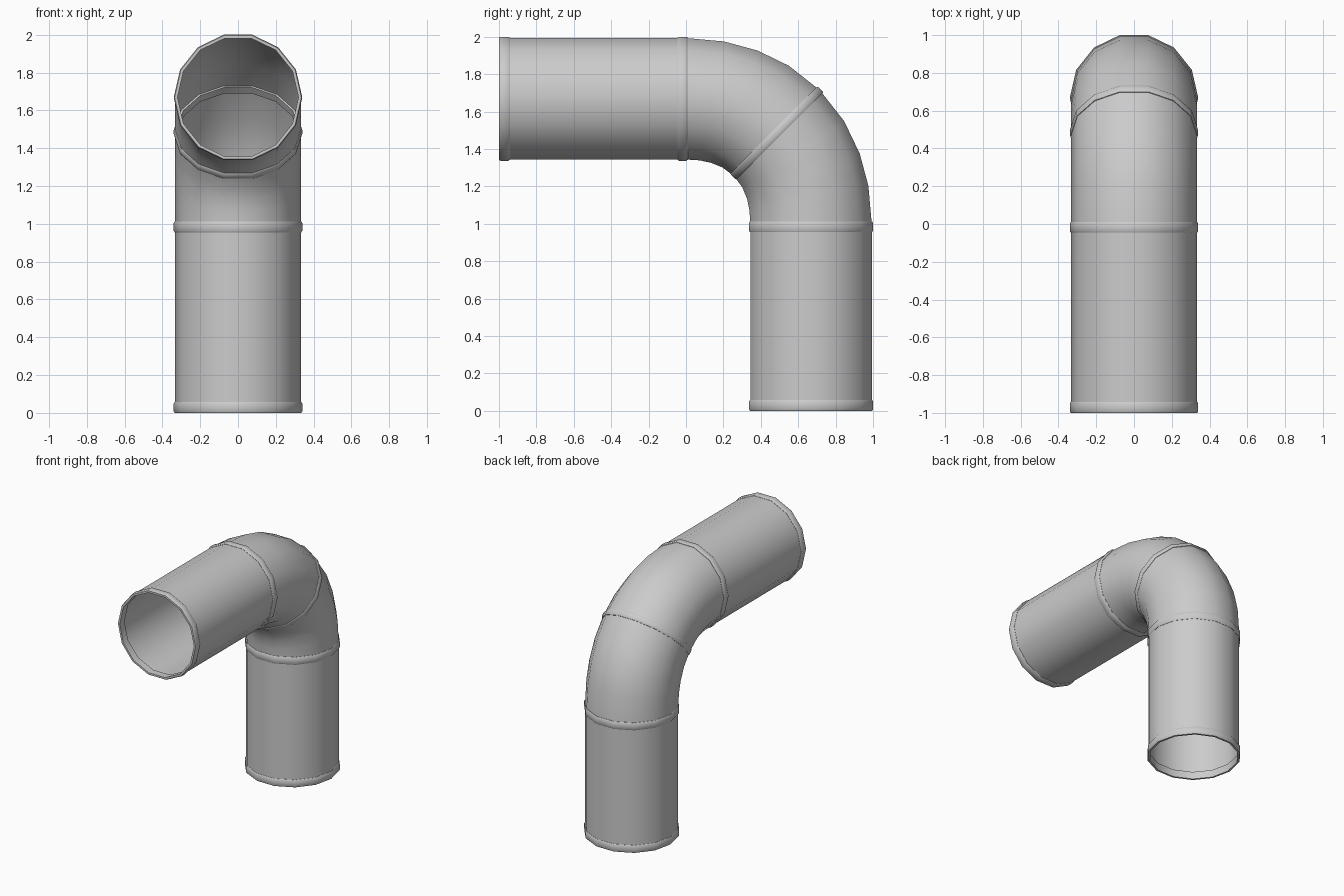
import bpy
import bmesh
from math import sin, cos, pi, radians
from mathutils import Vector

if "Cube" in bpy.data.objects:
    bpy.data.objects.remove(bpy.data.objects["Cube"])

SIDES = 14
PIPE_R, LIP_R, BORE_R = 0.333, 0.34, 0.32


# Point ring across the bent path: bend angle, offset along the path, radius
def ring(bm, deg, offset, r):
    a = radians(deg)
    out = Vector((0, cos(a), sin(a)))
    along = Vector((0, -sin(a), cos(a)))
    bend = 0.6685 + 0.018 * sin(2 * a) ** 2
    c = Vector((0, 0, 1)) + out * bend + along * offset
    return [bm.verts.new(c + Vector((r * cos(t), 0, 0)) + out * (r * sin(t)))
            for t in (2 * pi * i / SIDES for i in range(SIDES))]


# Skin a list of stations into a tube, optionally closing it into a solid band
def tube(name, stations, closed=False):
    bm = bmesh.new()
    rings = [ring(bm, *s) for s in stations]
    pairs = list(zip(rings, rings[1:]))
    if closed:
        pairs.append((rings[-1], rings[0]))
    for lo, hi in pairs:
        for i in range(SIDES):
            j = (i + 1) % SIDES
            # the ring runs clockwise seen along the path
            bm.faces.new((lo[j], lo[i], hi[i], hi[j]))
    bmesh.ops.recalc_face_normals(bm, faces=bm.faces)
    # open sheets: make the outer side the front
    f = bm.faces[:][0]
    if not closed:
        mid = sum((v.co for v in rings[0] + rings[1]), Vector()) / (2 * SIDES)
        if f.normal.dot(f.calc_center_median() - mid) < 0:
            bmesh.ops.reverse_faces(bm, faces=bm.faces[:])
    me = bpy.data.meshes.new(name)
    bm.to_mesh(me)
    bm.free()
    ob = bpy.data.objects.new(name, me)
    bpy.context.collection.objects.link(ob)
    bpy.ops.object.select_all(action='DESELECT')
    ob.select_set(True)
    bpy.context.view_layer.objects.active = ob
    bpy.ops.object.shade_smooth_by_angle(angle=radians(32))
    return ob


# Chamfered collar
def band(name, deg, start, end):
    b = 0.008
    profile = [(start, BORE_R), (start, LIP_R - 0.005), (start + b, LIP_R),
               (end - b, LIP_R), (end, LIP_R - 0.005), (end, BORE_R)]
    tube(name, [(deg, o, r) for o, r in profile], closed=True)


# Straight pipes and the two-piece elbow
tube("lower_pipe", [(0, -0.998, PIPE_R), (0, 0, PIPE_R)])
tube("lower_elbow", [(d, 0, PIPE_R) for d in (0, 11.8, 22, 33, 45)])
tube("upper_elbow", [(d, 0, PIPE_R) for d in (45, 57, 67.5, 78.2, 90)])
tube("upper_pipe", [(90, 0, PIPE_R), (90, 0.998, PIPE_R)])

# End lips and joint collars
band("lower_end_lip", 0, -1.0, -0.942)
band("lower_joint_collar", 0, -0.045, 0.013)
band("elbow_collar", 45, -0.023, 0.023)
band("upper_joint_collar", 90, -0.01, 0.046)
band("upper_end_lip", 90, 0.942, 1.0)
